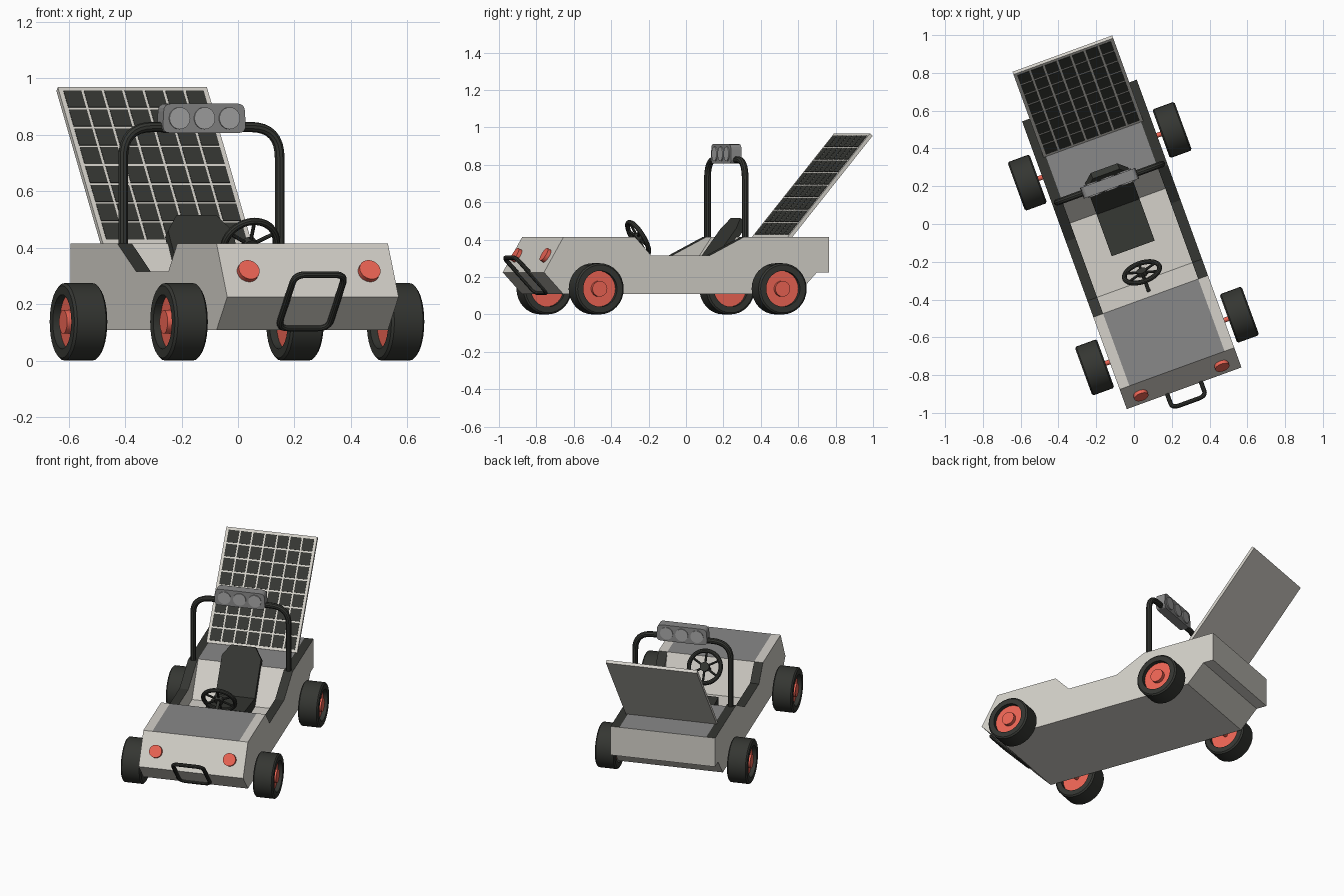
import bpy, bmesh
from math import pi, sin, cos, radians
from mathutils import Vector, Matrix

if "Cube" in bpy.data.objects:
    bpy.data.objects.remove(bpy.data.objects["Cube"])

# The vehicle is built along its own axis, then turned 20 degrees about z
PLACE = Matrix.Rotation(radians(20), 4, 'Z') @ Matrix.Translation((-0.048, 0, 0))


def material(name, rgb):
    m = bpy.data.materials.new(name)
    m.diffuse_color = (*rgb, 1)
    m.use_nodes = True
    m.node_tree.nodes["Principled BSDF"].inputs["Base Color"].default_value = m.diffuse_color
    return m


LIGHT = material("light_paint", (0.66, 0.64, 0.59))
GREY = material("grey_panel", (0.25, 0.25, 0.25))
DARK = material("dark_rubber", (0.035, 0.037, 0.032))
RED = material("red", (0.85, 0.13, 0.09))
LAMP = material("lamp_glass", (0.4, 0.4, 0.4))


def finish(name, bm, mats, smooth=False):
    bmesh.ops.recalc_face_normals(bm, faces=bm.faces)
    me = bpy.data.meshes.new(name)
    bm.to_mesh(me)
    bm.free()
    ob = bpy.data.objects.new(name, me)
    bpy.context.collection.objects.link(ob)
    ob.matrix_world = PLACE
    for m in mats:
        me.materials.append(m)
    if smooth:
        bpy.ops.object.select_all(action='DESELECT')
        ob.select_set(True)
        bpy.context.view_layer.objects.active = ob
        bpy.ops.object.shade_smooth_by_angle(angle=radians(35))
    return ob


def add_prism(bm, pts, vec):
    face = bm.faces.new([bm.verts.new(p) for p in pts])
    geo = bmesh.ops.extrude_face_region(bm, geom=[face], use_keep_orig=True)["geom"]
    bmesh.ops.translate(bm, vec=vec, verts=[g for g in geo if isinstance(g, bmesh.types.BMVert)])


def add_cyl(bm, a, b, r, seg=24, r2=None):
    a, b = Vector(a), Vector(b)
    d = b - a
    mat = Matrix.Translation((a + b) / 2) @ d.to_track_quat('Z', 'Y').to_matrix().to_4x4()
    bmesh.ops.create_cone(bm, cap_ends=True, segments=seg, radius1=r,
                          radius2=r if r2 is None else r2, depth=d.length, matrix=mat)


def prism(name, pts, vec, *mats):
    bm = bmesh.new()
    add_prism(bm, pts, vec)
    return finish(name, bm, mats)


def fillet(pts, r, cyclic=False, n=6):
    pts = [Vector(p) for p in pts]
    out = []
    for i, p in enumerate(pts):
        if not cyclic and i in (0, len(pts) - 1):
            out.append(p)
            continue
        a = p + (pts[i - 1] - p).normalized() * r
        b = p + (pts[(i + 1) % len(pts)] - p).normalized() * r
        for k in range(n + 1):
            t = k / n
            out.append(a * (1 - t) ** 2 + p * (2 * t * (1 - t)) + b * t * t)
    return out


def tube(name, pts, r, mat, cyclic=False):
    cu = bpy.data.curves.new(name, 'CURVE')
    cu.dimensions = '3D'
    cu.bevel_depth, cu.bevel_resolution, cu.use_fill_caps = r, 3, True
    sp = cu.splines.new('POLY')
    sp.points.add(len(pts) - 1)
    for q, p in zip(sp.points, pts):
        q.co = (*p, 1)
    sp.use_cyclic_u = cyclic
    tmp = bpy.data.objects.new(name + "_path", cu)
    bpy.context.collection.objects.link(tmp)
    dg = bpy.context.evaluated_depsgraph_get()
    bm = bmesh.new()
    bm.from_mesh(tmp.evaluated_get(dg).to_mesh())
    bpy.data.objects.remove(tmp)
    for f in bm.faces:
        f.material_index = 0
    return finish(name, bm, [mat], True)


# Body: a deep central tub between two side walls with a lower sill
REAR = [(0.713, 0.414), (0.713, 0.225), (0.645, 0.225), (0.535, 0.108)]
NOSE = [(-0.797, 0.108), (-0.908, 0.225), (-0.797, 0.414)]
wall = NOSE + [(-0.39, 0.414), (-0.298, 0.315), (0.035, 0.315), (0.23, 0.414)] + REAR
tub = NOSE + [(-0.39, 0.414), (-0.298, 0.21), (0.12, 0.21), (0.26, 0.414)] + REAR
ob = prism("body_tub", [(-0.268, y, z) for y, z in tub], (0.536, 0, 0), LIGHT, GREY)
for p in ob.data.polygons:
    p.material_index = int(p.normal.z > 0.95 and p.center.z > 0.4)
for side, s in (("left", -1), ("right", 1)):
    ob = prism(side + "_side_wall", [(s * 0.268, y, z) for y, z in wall], (s * 0.055, 0, 0), LIGHT, DARK)
    for p in ob.data.polygons:
        p.material_index = int(p.normal.z > 0.2 and p.center.y > -0.38)

# Headlights, square to the sloped nose
nose_n = Vector((0, -0.189, 0.111)).normalized()
for side, s in (("left", -1), ("right", 1)):
    bm = bmesh.new()
    c = Vector((s * 0.228, -0.857, 0.312))
    add_cyl(bm, c - nose_n * 0.01, c + nose_n * 0.02, 0.039)
    finish(side + "_headlight", bm, [RED], True)

# Wheels: ring tyre, recessed red rim, hub and axle stub
prof = [(0.096, -0.062), (0.128, -0.062), (0.137, -0.054), (0.137, 0.054),
        (0.128, 0.062), (0.096, 0.062)]
for end, y in (("front", -0.642), ("rear", 0.399)):
    for side, s in (("left", -1), ("right", 1)):
        x, zc, n = s * 0.408, 0.137, 32
        bm = bmesh.new()
        rings = [[bm.verts.new((x + w, y + r * sin(2 * pi * k / n), zc + r * cos(2 * pi * k / n)))
                  for r, w in prof] for k in range(n)]
        for k in range(n):
            a, b = rings[k], rings[(k + 1) % n]
            for j in range(len(prof)):
                i = (j + 1) % len(prof)
                bm.faces.new((a[j], a[i], b[i], b[j]))
        finish(f"{end}_{side}_tyre", bm, [DARK], True)
        bm = bmesh.new()
        add_cyl(bm, (x - 0.035, y, zc), (x + 0.035, y, zc), 0.097, 32)
        add_cyl(bm, (x - 0.035, y, zc), (x + s * 0.058, y, zc), 0.042)
        add_cyl(bm, (s * 0.26, y, zc), (x, y, zc), 0.013, 12)
        finish(f"{end}_{side}_rim", bm, [RED], True)

# Seat: cushion on the floor and a reclined back with chamfered shoulders
prism("seat_cushion", [(-0.121, y, z) for y, z in
                       ((-0.12, 0.2), (-0.12, 0.285), (0.13, 0.265), (0.13, 0.2))], (0.242, 0, 0), DARK)
up = Vector((0, 0.19, 0.255)).normalized()
back = Vector((0, up.z, -up.y))
outline = [(-0.121, -0.02), (0.121, -0.02), (0.121, 0.25), (0.075, 0.318), (-0.075, 0.318), (-0.121, 0.25)]
prism("seat_back", [Vector((u, 0.11, 0.26)) + up * t for u, t in outline], back * 0.04, DARK)

# Steering wheel with six spokes and a column
c = Vector((0, -0.255, 0.408))
su, sn = Vector((0, -0.5, 0.866)), Vector((0, 0.866, 0.5))


def rim_point(a, r):
    return c + Vector((cos(a) * r, 0, 0)) + su * (sin(a) * r)


tube("steering_ring", [rim_point(2 * pi * k / 28, 0.098) for k in range(28)], 0.013, DARK, True)
bm = bmesh.new()
for k in range(3):
    a = k * pi / 3 + pi / 6
    add_cyl(bm, rim_point(a, 0.098), rim_point(a + pi, 0.098), 0.007, 8)
add_cyl(bm, c - sn * 0.015, c + sn * 0.012, 0.028)
add_cyl(bm, c, c - sn * 0.15, 0.01, 12)
finish("steering_spokes_and_column", bm, [DARK], True)

# Roll bar and front guard
tube("roll_bar", fillet([(-0.295, 0.247, 0.36), (-0.295, 0.247, 0.827),
                         (0.295, 0.247, 0.827), (0.295, 0.247, 0.36)], 0.11, n=8), 0.018, DARK)
lo, hi = (-0.805, 0.115), (-0.985, 0.304)
tube("front_guard", fillet([(-0.095, *lo), (-0.095, *hi), (0.095, *hi), (0.095, *lo)], 0.04, True), 0.012, DARK, True)

# Lamp pod on the roll bar, lamps on both faces
pod = fillet([(-0.157, 0.217, 0.806), (0.157, 0.217, 0.806),
              (0.152, 0.217, 0.91), (-0.152, 0.217, 0.91)], 0.028, True, 4)
prism("lamp_pod", pod, (0, 0.06, 0), GREY)
bm = bmesh.new()
for i in (-1, 0, 1):
    add_cyl(bm, (i * 0.094, 0.211, 0.858), (i * 0.094, 0.283, 0.858), 0.039)
finish("lamps", bm, [LAMP], True)

# Solar panel: tilted slab with a grid of dark cells on its front face
o = Vector((0, 0.495, 0.415))
up = Vector((0, 0.962, 0.968)) - o
length = up.length
up.normalize()
n = Vector((0, -up.z, up.y))
half, cols, rows = 0.281, 7, 8


def quad(x0, x1, t0, t1):
    return [o + Vector((x, 0, 0)) + up * t for x, t in ((x0, t0), (x1, t0), (x1, t1), (x0, t1))]


prism("solar_panel", quad(-half, half, 0, length), n * -0.02, LIGHT)
bm = bmesh.new()
m, g = 0.012, 0.005
cw, ch = (2 * half - 2 * m) / cols, (length - 2 * m) / rows
for i in range(cols):
    for j in range(rows):
        x, t = -half + m + i * cw, m + j * ch
        add_prism(bm, quad(x + g, x + cw - g, t + g, t + ch - g), n * 0.002)
finish("solar_cells", bm, [DARK])
